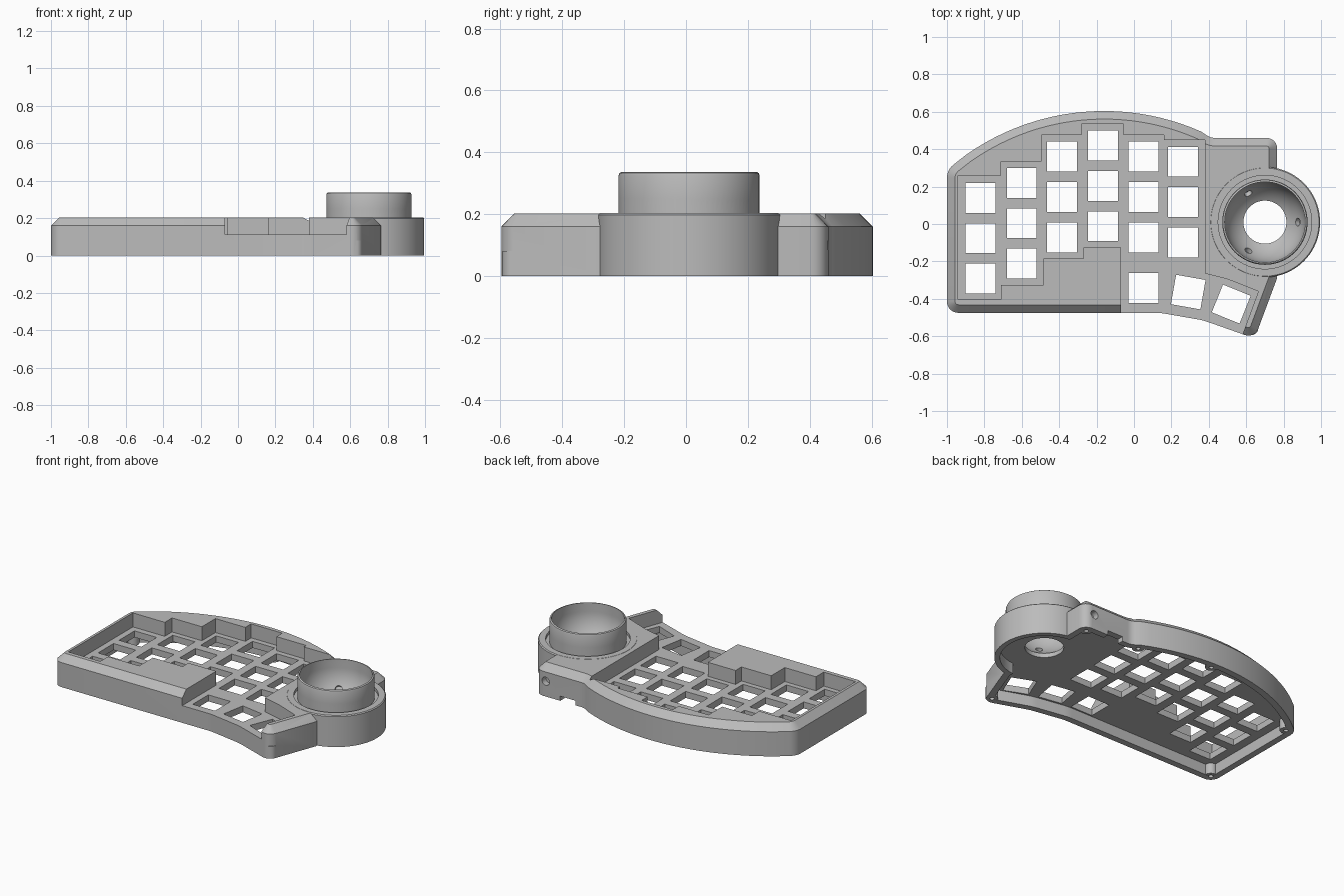
import bpy, bmesh, math
from math import sin, cos, tan, pi, radians
from mathutils import Vector, Matrix

if "Cube" in bpy.data.objects:
    bpy.data.objects.remove(bpy.data.objects["Cube"])

grey = bpy.data.materials.new("plain_grey")
grey.use_nodes = True
GREY = (0.5, 0.5, 0.5, 1)
grey.diffuse_color = GREY
grey.node_tree.nodes["Principled BSDF"].inputs["Base Color"].default_value = GREY


def finish(bm, name):
    bmesh.ops.recalc_face_normals(bm, faces=bm.faces)
    mesh = bpy.data.meshes.new(name)
    bm.to_mesh(mesh)
    bm.free()
    mesh.materials.append(grey)
    obj = bpy.data.objects.new(name, mesh)
    bpy.context.collection.objects.link(obj)
    return obj


def loft(layers, name):
    """Solid through matching outlines, given as (outline, z)."""
    bm = bmesh.new()
    rings = [[bm.verts.new((p[0], p[1], z)) for p in pts] for pts, z in layers]
    n = len(rings[0])
    for a, b in zip(rings, rings[1:]):
        for i in range(n):
            j = (i + 1) % n
            bm.faces.new((a[i], a[j], b[j], b[i]))
    bm.faces.new(rings[0][::-1])
    bm.faces.new(rings[-1])
    return finish(bm, name)


def lathe(profile, name, centre, closed=False):
    bm = bmesh.new()
    vs = [bm.verts.new((r, 0, z)) for r, z in profile]
    es = [bm.edges.new(pair) for pair in zip(vs, vs[1:])]
    if closed:
        es.append(bm.edges.new((vs[-1], vs[0])))
    bmesh.ops.spin(bm, geom=vs + es, cent=(0, 0, 0), axis=(0, 0, 1),
                   angle=2 * pi, steps=80, use_merge=False)
    bmesh.ops.remove_doubles(bm, verts=bm.verts, dist=1e-5)
    bmesh.ops.translate(bm, verts=bm.verts, vec=(centre[0], centre[1], 0))
    return finish(bm, name)


def rods(items, name):
    """Separate cylinders, given as (centre, direction, radius, length)."""
    bm = bmesh.new()
    for c, d, r, length in items:
        turn = Vector(d).to_track_quat('Z', 'Y').to_matrix().to_4x4()
        bmesh.ops.create_cone(bm, cap_ends=True, segments=24, radius1=r, radius2=r,
                              depth=length, matrix=Matrix.Translation(c) @ turn)
    return finish(bm, name)


def boxes(items, name):
    """Separate boxes, given as (centre, size, turn about z)."""
    bm = bmesh.new()
    for c, s, a in items:
        bmesh.ops.create_cube(bm, size=1, matrix=Matrix.Translation(c)
                              @ Matrix.Rotation(radians(a), 4, 'Z') @ Matrix.Diagonal((*s, 1)))
    return finish(bm, name)


def combine(target, tool, operation='DIFFERENCE'):
    tool.hide_render = True
    mod = target.modifiers.new(tool.name, 'BOOLEAN')
    mod.operation, mod.object, mod.solver = operation, tool, 'EXACT'
    bpy.context.view_layer.objects.active = target
    bpy.ops.object.modifier_apply(modifier=mod.name)
    bpy.data.objects.remove(tool)


def rounded(corners, steps=6):
    """Replace each (x, y, radius) corner by an arc."""
    out = []
    for i, (x, y, r) in enumerate(corners):
        p = Vector((x, y))
        if not r:
            out.append(p)
            continue
        u = (Vector(corners[i - 1][:2]) - p).normalized()
        v = (Vector(corners[(i + 1) % len(corners)][:2]) - p).normalized()
        half = u.angle(v) / 2
        mid = p + (u + v).normalized() * (r / sin(half))
        start = p + u * (r / tan(half)) - mid
        sweep = (pi - 2 * half) * (1 if u.x * v.y - u.y * v.x < 0 else -1)
        for k in range(steps + 1):
            a = sweep * k / steps
            out.append(mid + Vector((start.x * cos(a) - start.y * sin(a),
                                     start.x * sin(a) + start.y * cos(a))))
    return out


def inset(pts, d):
    out = []
    for i, p in enumerate(pts):
        e1 = (p - pts[i - 1]).normalized()
        e2 = (pts[(i + 1) % len(pts)] - p).normalized()
        n1, n2 = Vector((-e1.y, e1.x)), Vector((-e2.y, e2.x))
        out.append(p + (n1 + n2) * (d / (1 + n1.dot(n2))))
    return out


# Case outline, counter-clockwise, with a swept back edge
ARC_X, ARC_Y, ARC_R = -0.16, -0.676, 1.28
back = []
for k in range(25):
    x = 0.36 - k * (1.26 / 24)
    back.append((x, ARC_Y + math.sqrt(ARC_R ** 2 - (x - ARC_X) ** 2), 0))
outline = rounded([(-1, -0.475, 0.06), (0.14, -0.475, 0.3), (0.37, -0.515, 0.3),
                   (0.645, -0.612, 0.055), (0.765, -0.29, 0), (0.765, 0.46, 0.055),
                   (0.41, 0.46, 0.08)] + back + [(-1, 0.29, 0.09)])
case = loft([(outline, 0), (outline, 0.16), (inset(outline, 0.043), 0.203)], "keyboard_case")

# Round ball housing with a raised collar
BALL = (0.7, 0.01)
housing = lathe([(0, 0), (0.295, 0), (0.295, 0.198), (0.289, 0.204), (0.228, 0.204),
                 (0.228, 0.325), (0.225, 0.333), (0.219, 0.337), (0, 0.337)],
                "ball_housing", BALL)
combine(case, housing, 'UNION')

# Stepped key well, open towards the front right
WELL = 0.112
well = [(-0.94, -0.405), (-0.71, -0.405), (-0.71, -0.325), (-0.485, -0.325),
        (-0.485, -0.185), (-0.27, -0.185), (-0.27, -0.125), (-0.07, -0.125),
        (-0.07, -0.7), (0.54, -0.7), (0.665, -0.36), (0.5, -0.295), (0.38, -0.265),
        (0.38, 0.45), (0.16, 0.45), (0.16, 0.475), (-0.055, 0.475), (-0.055, 0.535),
        (-0.28, 0.535), (-0.28, 0.475), (-0.495, 0.475), (-0.495, 0.335),
        (-0.71, 0.335), (-0.71, 0.26), (-0.94, 0.26)]
combine(case, loft([(well, WELL), (well, 0.3)], "key_well"))

# Hollow underside
hollow = inset(outline, 0.042)
combine(case, loft([(hollow, -0.1), (hollow, 0.07)], "underside_hollow"))
combine(case, lathe([(0, -0.1), (0.262, -0.1), (0.262, 0.07), (0, 0.07)],
                    "housing_hollow", BALL))

# Spherical ball bowl, open below, and the groove round its collar
R, BOWL_Z = 0.215, 0.28
first = math.asin(0.115 / R)
bowl = [(0, 0.03), (0.115, 0.03)]
for k in range(17):
    t = first + (pi / 2 - first) * k / 16
    bowl.append((R * sin(t), BOWL_Z - R * cos(t)))
combine(case, lathe(bowl + [(R, 0.4), (0, 0.4)], "ball_bowl", BALL))
combine(case, lathe([(0.228, 0.185), (0.25, 0.185), (0.25, 0.25), (0.228, 0.25)],
                    "collar_groove", BALL, closed=True))

# Three bearing sockets in the bowl
sockets = []
for k in range(3):
    a, t = k * 2 * pi / 3, 0.967
    d = Vector((sin(t) * cos(a), sin(t) * sin(a), -cos(t)))
    sockets.append((Vector((*BALL, BOWL_Z)) + d * R, d, 0.021, 0.05))
combine(case, rods(sockets, "bearing_sockets"))

# Key holes: six staggered columns of three and a fanned thumb row
columns = [(-0.82, 0.14), (-0.6, 0.22), (-0.385, 0.36), (-0.165, 0.42),
           (0.05, 0.36), (0.262, 0.333)]
keys = [(x, y - 0.216 * row, 0) for x, y in columns for row in range(3)]
keys += [(0.05, -0.343, 0), (0.29, -0.364, -10), (0.52, -0.428, -22)]
combine(case, boxes([((x, y, 0.09), (0.16, 0.16, 0.1), a) for x, y, a in keys], "key_holes"))

# Screw bosses inside the rim, with their pilot holes
screws = [(-0.953, -0.43), (-0.945, 0.27), (-0.13, 0.556), (0.345, 0.45),
          (0.628, -0.557), (0.715, 0.412)]
up = (0, 0, 1)
combine(case, rods([((x, y, 0.041), up, 0.037, 0.08) for x, y in screws], "screw_bosses"), 'UNION')
combine(case, rods([((x, y, 0), up, 0.014, 0.1) for x, y in screws], "screw_holes"))

# Cable port and lower notch in the back wall
combine(case, rods([((0.69, 0.46, 0.1), (0, 1, 0), 0.027, 0.08)], "cable_port"))
combine(case, boxes([((0.53, 0.45, 0), (0.11, 0.12, 0.06), 0)], "cable_notch"))

case.data.materials.clear()
case.data.materials.append(grey)
for face in case.data.polygons:
    face.material_index = 0
bpy.ops.object.select_all(action='DESELECT')
case.select_set(True)
bpy.context.view_layer.objects.active = case
bpy.ops.object.shade_smooth_by_angle(angle=radians(25))
